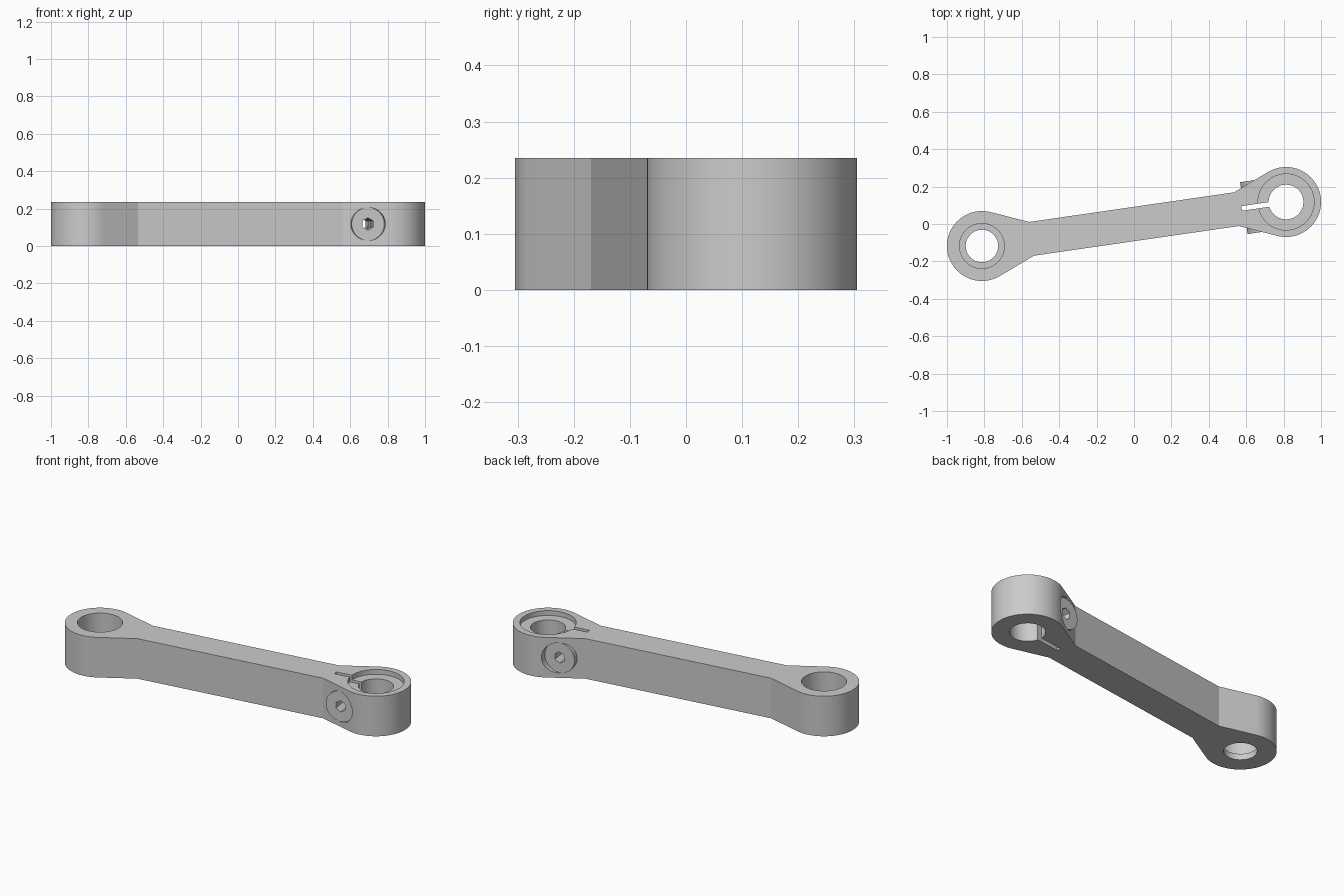
import bpy
import bmesh
import math
from mathutils import Matrix, Vector

cube = bpy.data.objects.get("Cube")
if cube:
    bpy.data.objects.remove(cube, do_unlink=True)

HEIGHT = 0.235
MID_Z = HEIGHT / 2
END = 0.8215          # distance of each eye from the middle
EYE_R = 0.187
NECK_X, NECK_Y = 0.553, 0.091
CLAMP_X = END - 0.14  # clamp screw position
FACE = 0.14           # clamp boss face distance

grey = bpy.data.materials.new("satin grey")
grey.use_nodes = True
COLOUR = (0.6, 0.6, 0.6, 1)
grey.diffuse_color = COLOUR
grey.node_tree.nodes["Principled BSDF"].inputs["Base Color"].default_value = COLOUR


def add_object(name, bm):
    bmesh.ops.recalc_face_normals(bm, faces=bm.faces)
    mesh = bpy.data.meshes.new(name)
    bm.to_mesh(mesh)
    bm.free()
    mesh.materials.append(grey)
    obj = bpy.data.objects.new(name, mesh)
    bpy.context.collection.objects.link(obj)
    return obj


def upright(name, x, radius, low, high, sides=32):
    """Vertical cylinder on the arm's centre line."""
    bm = bmesh.new()
    bmesh.ops.create_cone(bm, cap_ends=True, segments=sides, radius1=radius, radius2=radius,
                          depth=high - low, matrix=Matrix.Translation((x, 0, (low + high) / 2)))
    return add_object(name, bm)


def crosswise(name, radius, start, stop, sides=48):
    """Cylinder across the arm, on the clamp screw axis."""
    place = Matrix.Translation((CLAMP_X, (start + stop) / 2, MID_Z)) @ Matrix.Rotation(math.pi / 2, 4, "X")
    bm = bmesh.new()
    bmesh.ops.create_cone(bm, cap_ends=True, segments=sides, radius1=radius, radius2=radius,
                          depth=abs(stop - start), matrix=place)
    return add_object(name, bm)


def combine(target, tool, operation):
    mod = target.modifiers.new(tool.name, "BOOLEAN")
    mod.operation = operation
    mod.solver = "EXACT"
    mod.object = tool
    bpy.context.view_layer.objects.active = target
    bpy.ops.object.modifier_apply(modifier=mod.name)
    bpy.data.objects.remove(tool, do_unlink=True)


# Arm outline: two round eyes joined by tangents to a straight bar
gap = END - NECK_X
reach = math.hypot(gap, NECK_Y)
tangent = math.atan2(NECK_Y, gap) + math.acos(EYE_R / reach)
outline = []
for side in (1, -1):
    outline.append((side * NECK_X, -side * NECK_Y))
    for i in range(49):
        a = math.pi + tangent + (2 * math.pi - 2 * tangent) * i / 48
        outline.append((side * (END + EYE_R * math.cos(a)), side * EYE_R * math.sin(a)))
    outline.append((side * NECK_X, side * NECK_Y))
bm = bmesh.new()
base = bm.faces.new([bm.verts.new((x, y, 0)) for x, y in outline])
top = bmesh.ops.extrude_face_region(bm, geom=[base])["geom"]
bmesh.ops.translate(bm, vec=Vector((0, 0, HEIGHT)),
                    verts=[v for v in top if isinstance(v, bmesh.types.BMVert)])
arm = add_object("clamp_arm", bm)

# Clamp bosses with their round recesses on both sides
combine(arm, crosswise("boss", 0.088, -FACE - 0.005, FACE + 0.005), "UNION")
for side in (1, -1):
    combine(arm, crosswise("boss_recess", 0.0885, side * FACE, side * 0.3), "DIFFERENCE")

# Stepped bores in both eyes
combine(arm, upright("left_bore", END, 0.093, -0.1, 0.4), "DIFFERENCE")
combine(arm, upright("left_counterbore", END, 0.15, HEIGHT - 0.028, 0.4, 48), "DIFFERENCE")
combine(arm, upright("right_bore", -END, 0.087, -0.1, 0.4), "DIFFERENCE")
combine(arm, upright("right_counterbore", -END, 0.12, 0.035, 0.4, 48), "DIFFERENCE")

# Clamp slot and hexagonal screw hole
bm = bmesh.new()
bmesh.ops.create_cube(bm, size=1, matrix=Matrix.Translation((END - 0.14, 0, MID_Z))
                      @ Matrix.Diagonal((0.2, 0.025, 0.5, 1)))
combine(arm, add_object("slot", bm), "DIFFERENCE")
combine(arm, crosswise("hex_hole", 0.033, -0.3, 0.3, 6), "DIFFERENCE")

# Turn the arm to its resting angle
arm.data.transform(Matrix.Rotation(math.radians(8.23), 4, "Z"))
bpy.ops.object.select_all(action="DESELECT")
arm.select_set(True)
bpy.context.view_layer.objects.active = arm
bpy.ops.object.shade_smooth_by_angle(angle=math.radians(20))
